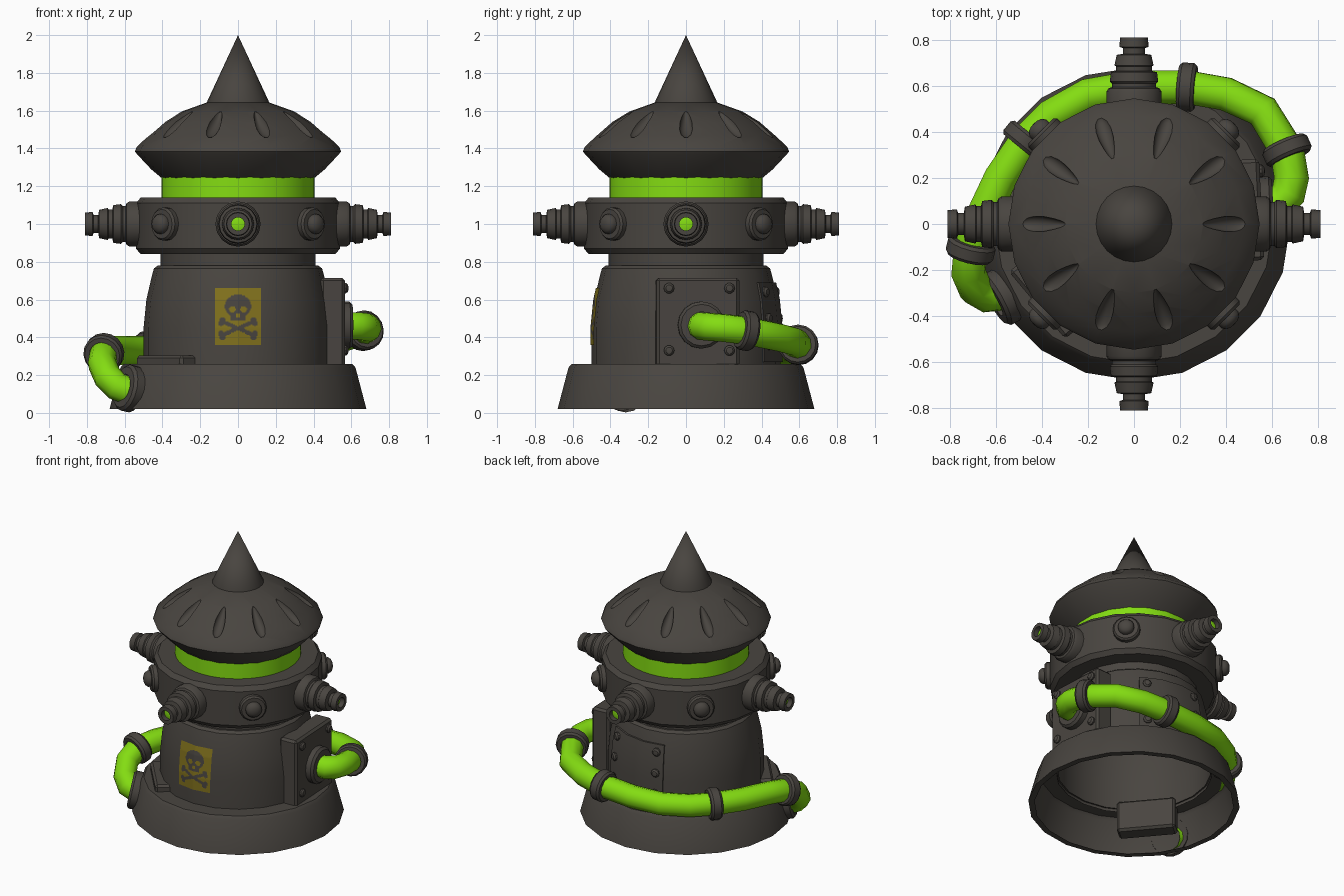
import bpy, bmesh, math
from mathutils import Vector, Matrix

if "Cube" in bpy.data.objects:
    bpy.data.objects.remove(bpy.data.objects["Cube"])

def material(name, rgb):
    m = bpy.data.materials.new(name)
    m.diffuse_color = (*rgb, 1)
    m.use_nodes = True
    m.node_tree.nodes["Principled BSDF"].inputs["Base Color"].default_value = m.diffuse_color
    return m

DARK = material("dark_metal", (0.066, 0.059, 0.051))
GREEN = material("toxic_green", (0.23, 0.72, 0.006))
YELLOW = material("warning_yellow", (0.22, 0.165, 0.012))

def finish(name, bm, mats, angle=35):
    me = bpy.data.meshes.new(name)
    bm.to_mesh(me)
    bm.free()
    ob = bpy.data.objects.new(name, me)
    bpy.context.collection.objects.link(ob)
    for m in mats:
        me.materials.append(m)
    smooth(ob, angle)
    return ob

def smooth(ob, angle=35):
    bpy.ops.object.select_all(action='DESELECT')
    bpy.context.view_layer.objects.active = ob
    ob.select_set(True)
    bpy.ops.object.shade_smooth_by_angle(angle=math.radians(angle))

def frame(pos, axis):
    return Matrix.Translation(pos) @ Vector(axis).to_track_quat('Z', 'Y').to_matrix().to_4x4()

def lathe(name, profile, mat, n=20, place=None, start=0, end=360):
    """Spin a (radius, height) profile around the local z axis."""
    bm = bmesh.new()
    full = end - start == 360
    cols = n if full else n + 1
    rings = []
    for i in range(cols):
        a = math.radians(start + (end - start) * i / n)
        rings.append([bm.verts.new((r * math.cos(a), r * math.sin(a), h)) for r, h in profile])
    for i in range(n):
        p, q = rings[i], rings[(i + 1) % cols]
        for j in range(len(profile) - 1):
            bm.faces.new((p[j], q[j], q[j + 1], p[j + 1]))
    if not full:
        bm.faces.new(rings[0])
        bm.faces.new(rings[-1])
    bmesh.ops.remove_doubles(bm, verts=bm.verts, dist=1e-5)
    bmesh.ops.recalc_face_normals(bm, faces=bm.faces)
    if place:
        bm.transform(place)
    return finish(name, bm, [mat])

def box(name, size, place, bevel=0.015):
    bm = bmesh.new()
    bmesh.ops.create_cube(bm, size=1)
    bm.transform(Matrix.Diagonal((*size, 1)))
    bmesh.ops.bevel(bm, geom=bm.edges[:], offset=bevel, segments=1, affect='EDGES')
    bm.transform(place)
    return finish(name, bm, [DARK], 30)

def polar(deg, r, z):
    a = math.radians(deg)
    return Vector((r * math.cos(a), r * math.sin(a), z))

def direction(deg):
    return polar(deg, 1, 0)

# Main tower: hollow base, body, neck, ring and glowing tank
lathe("base", [(0.64, 0.02), (0.68, 0.02), (0.622, 0.24), (0.605, 0.26), (0.49, 0.26)], DARK)
BODY = [(0.5, 0.24), (0.5, 0.45), (0.485, 0.6), (0.455, 0.73), (0.445, 0.765), (0.425, 0.78)]
lathe("body", BODY + [(0.40, 0.78)], DARK)
lathe("neck", [(0.41, 0.77), (0.41, 0.86), (0, 0.86)], DARK)
lathe("ring", [(0.40, 0.84), (0.515, 0.84), (0.54, 0.87), (0.54, 1.11), (0.515, 1.14), (0.39, 1.14)], DARK)
lathe("glowing_tank", [(0.405, 1.13), (0.405, 1.26)], GREEN, 40)

# Roof with ten teardrop grooves, and spike
roof = lathe("roof", [(0, 1.24), (0.40, 1.24), (0.46, 1.29), (0.535, 1.37), (0.546, 1.385), (0.535, 1.41),
                      (0.47, 1.47), (0.39, 1.54), (0.30, 1.595), (0.16, 1.645), (0, 1.645)], DARK)
bm = bmesh.new()
slope = Matrix.Rotation(math.radians(38), 4, 'Y')
for k in range(10):
    vs = bmesh.ops.create_uvsphere(bm, u_segments=14, v_segments=10, radius=1)["verts"]
    for v in vs:
        t = v.co.x
        v.co = Vector((t * 0.125, v.co.y * (0.033 + 0.014 * t), v.co.z * 0.036))
    bmesh.ops.transform(bm, verts=vs, matrix=Matrix.Rotation(math.radians(36 * k), 4, 'Z')
                        @ Matrix.Translation((0.395, 0, 1.538)) @ slope)
cutter = finish("groove_cutter", bm, [DARK])
cutter.hide_render = True
mod = roof.modifiers.new("grooves", 'BOOLEAN')
mod.operation, mod.solver, mod.object = 'DIFFERENCE', 'EXACT', cutter
bpy.context.view_layer.objects.active = roof
bpy.ops.object.modifier_apply(modifier=mod.name)
bpy.data.objects.remove(cutter)
smooth(roof)
lathe("spike", [(0.165, 1.635), (0.165, 1.645), (0, 2.0)], DARK, 24)

# Four stepped nozzles and four round bosses on the ring
NOZZLE = [(0.12, 0.5), (0.12, 0.575), (0.11, 0.59), (0.095, 0.595), (0.095, 0.61), (0.105, 0.62), (0.10, 0.66),
          (0.078, 0.665), (0.078, 0.685), (0.085, 0.69), (0.075, 0.735), (0.048, 0.74), (0.048, 0.765),
          (0.064, 0.77), (0.06, 0.81), (0.035, 0.81), (0.035, 0.775)]
BOSS = [(0.088, 0.5), (0.088, 0.56), (0.078, 0.572), (0.052, 0.572), (0.052, 0.59), (0.04, 0.607), (0.02, 0.615), (0, 0.617)]
for k in range(4):
    lathe(f"nozzle_{k}", NOZZLE, DARK, 16, frame((0, 0, 1), direction(90 * k)))
    lathe(f"nozzle_glow_{k}", [(0.036, 0.775), (0, 0.785)], GREEN, 16, frame((0, 0, 1), direction(90 * k)))
    lathe(f"boss_{k}", BOSS, DARK, 16, frame((0, 0, 1), direction(45 + 90 * k)))

def bolt(name, pos, axis):
    lathe(name, [(0.028, -0.01), (0.028, 0.008), (0.018, 0.018), (0, 0.021)], DARK, 10, frame(pos, axis))

# Side panel with bolts and pipe socket
turn = Matrix.Rotation(math.radians(3), 4, 'Z')
box("side_panel", (0.13, 0.44, 0.47), Matrix.Translation((0.49, 0.06, 0.48)) @ turn)
for y in (-0.09, 0.23):
    for z in (0.33, 0.66):
        bolt("panel_bolt", (0.557 - 0.05 * (y - 0.06), y, z), (1, 0.05, 0))
FLANGE = [(0.125, 0), (0.125, 0.045), (0.11, 0.06), (0.07, 0.06)]
lathe("pipe_socket", FLANGE, DARK, 16, frame((0.545, 0.08, 0.465), (1, 0.05, 0)))

# Low panel and socket where the pipe enters the base
box("low_panel", (0.12, 0.38, 0.22), Matrix.Translation(polar(220, 0.49, 0.195)) @ Matrix.Rotation(math.radians(220), 4, 'Z'))
lathe("base_socket", FLANGE, DARK, 16, frame(polar(209, 0.635, 0.125), (-0.87, -0.48, 0.2)))

# Thin riveted plate on the back
lathe("back_plate", [(0.48, 0.27), (0.512, 0.27), (0.512, 0.45), (0.497, 0.6), (0.477, 0.69), (0.44, 0.69), (0.48, 0.27)],
      DARK, 3, None, 54, 108)
for a in (60, 102):
    for z, r in ((0.36, 0.506), (0.5, 0.502), (0.64, 0.484)):
        bolt("plate_bolt", polar(a, r, z), direction(a))

# Green pipe wrapped around the back
PATH = [(0.57, 0.08, 0.46), (0.63, 0.085, 0.46), (0.67, 0.13, 0.455), (0.685, 0.2, 0.45), (0.665, 0.32, 0.435),
        (0.56, 0.49, 0.40), (0.40, 0.565, 0.38), (0.23, 0.595, 0.36), (0, 0.595, 0.345), (-0.2, 0.56, 0.335),
        (-0.36, 0.47, 0.33), (-0.47, 0.36, 0.33), (-0.58, 0.2, 0.33), (-0.66, 0.03, 0.33), (-0.71, -0.11, 0.315),
        (-0.72, -0.21, 0.26), (-0.69, -0.28, 0.19), (-0.64, -0.31, 0.14), (-0.56, -0.3, 0.11)]
cu = bpy.data.curves.new("pipe", 'CURVE')
cu.dimensions = '3D'
cu.bevel_depth, cu.bevel_resolution = 0.076, 3
sp = cu.splines.new('POLY')
sp.points.add(len(PATH) - 1)
for p, co in zip(sp.points, PATH):
    p.co = (*co, 1)
cu.materials.append(GREEN)
pipe = bpy.data.objects.new("pipe", cu)
bpy.context.collection.objects.link(pipe)
bpy.ops.object.select_all(action='DESELECT')
pipe.select_set(True)
bpy.context.view_layer.objects.active = pipe
bpy.ops.object.convert(target='MESH')
smooth(bpy.context.view_layer.objects.active, 50)

# Clips around the pipe
CLIP = [(0.07, -0.038), (0.095, -0.038), (0.106, -0.024), (0.106, 0.024), (0.095, 0.038), (0.07, 0.038)]
for i in (4, 7, 11, 14):
    axis = Vector(PATH[i + 1]) - Vector(PATH[i - 1])
    lathe(f"pipe_clip_{i}", CLIP, DARK, 16, frame(PATH[i], axis))

# Hazard sticker: a fine grid wrapped on the body, coloured by a shape rule
def body_radius(z):
    for (r0, z0), (r1, z1) in zip(BODY, BODY[1:]):
        if z <= z1:
            return r0 + (r1 - r0) * (z - z0) / (z1 - z0)

def is_skull(x, z):
    x = abs(x)
    if math.hypot(x - 0.03, (z - 0.548) * 1.1) < 0.019 or (x < 0.009 and 0.505 < z < 0.527):
        return False
    if math.hypot(x, (z - 0.565) * 1.12) < 0.07 or (x < 0.042 and 0.487 < z < 0.55):
        return True
    bone = x < 0.085 and abs(z - 0.447 - x * 0.42) < 0.011 or x < 0.085 and abs(z - 0.447 + x * 0.42) < 0.011
    knob = any(math.hypot(x - kx, z - kz) < 0.015 for kx, kz in ((0.082, 0.492), (0.09, 0.474), (0.082, 0.402), (0.09, 0.42)))
    return bone or knob

bm = bmesh.new()
NX, NZ = 48, 56
grid = []
for j in range(NZ + 1):
    z = 0.36 + 0.3 * j / NZ
    xs = [-0.123 + 0.246 * i / NX for i in range(NX + 1)]
    grid.append([bm.verts.new((x, -body_radius(z) - 0.006 + abs(x) * 0.158, z)) for x in xs])
for j in range(NZ):
    for i in range(NX):
        f = bm.faces.new((grid[j][i], grid[j][i + 1], grid[j + 1][i + 1], grid[j + 1][i]))
        c = f.calc_center_median()
        f.material_index = int(is_skull(c.x, c.z))
finish("hazard_sticker", bm, [YELLOW, DARK])
